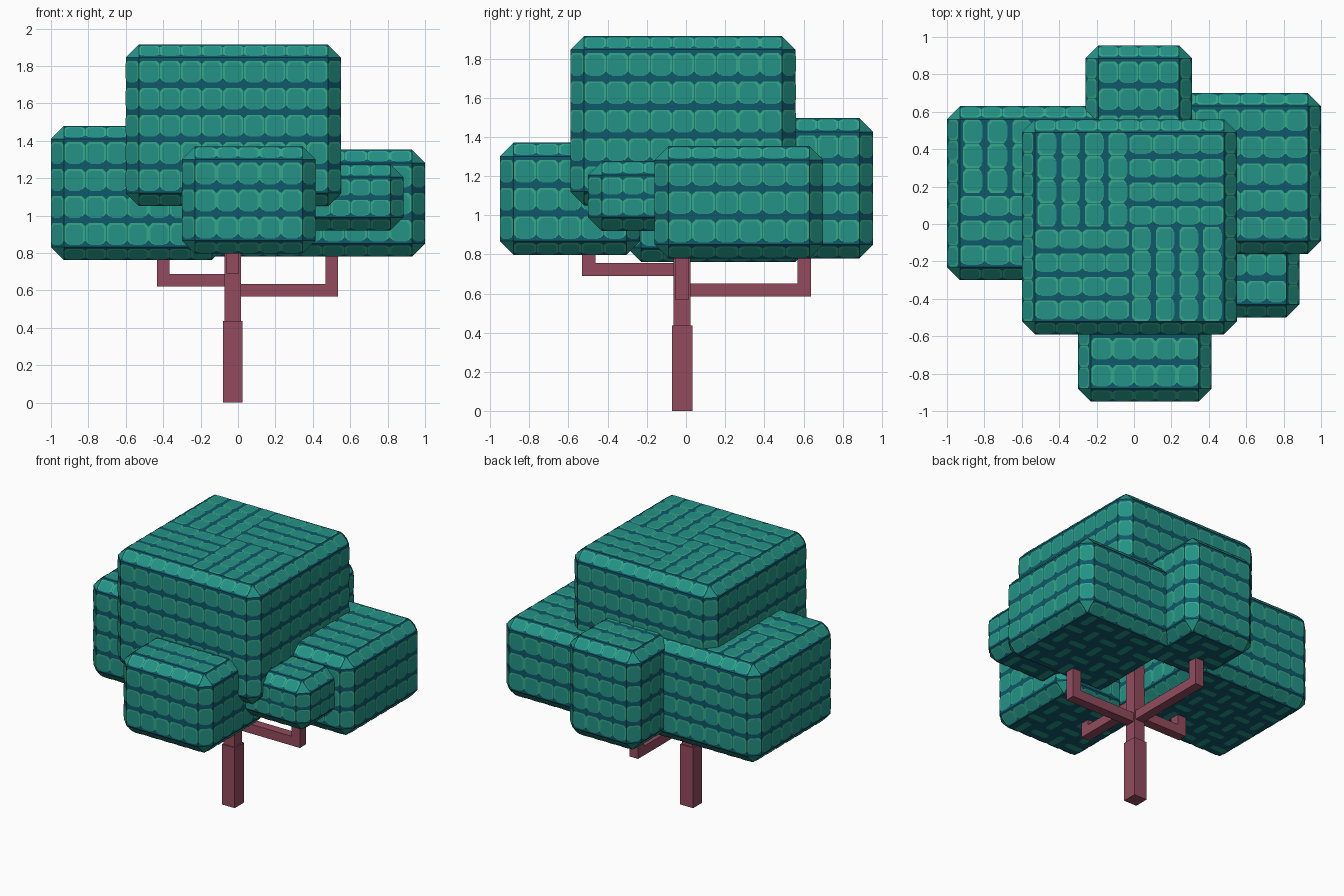
import bpy, bmesh, math
from mathutils import Vector

if "Cube" in bpy.data.objects:
    bpy.data.objects.remove(bpy.data.objects["Cube"])


def material(name, rgb):
    lin = [((c / 255 + 0.055) / 1.055) ** 2.4 if c > 10 else c / 255 / 12.92 for c in rgb]
    m = bpy.data.materials.new(name)
    m.diffuse_color = (*lin, 1)
    m.use_nodes = True
    m.node_tree.nodes["Principled BSDF"].inputs["Base Color"].default_value = m.diffuse_color
    return m


DARK = material("deep teal", (15, 88, 104))
TEAL = material("mid teal", (35, 146, 134))
GREEN = material("leaf green", (52, 168, 137))
BARK = material("maroon bark", (146, 75, 94))


def finish(bm, name, mats):
    me = bpy.data.meshes.new(name)
    bm.to_mesh(me)
    bm.free()
    for m in mats:
        me.materials.append(m)
    ob = bpy.data.objects.new(name, me)
    bpy.context.collection.objects.link(ob)
    return ob


def box_mesh(lo, hi):
    bm = bmesh.new()
    bmesh.ops.create_cube(bm, size=1)
    for v in bm.verts:
        v.co = Vector([(l + h) / 2 + c * (h - l) for c, l, h in zip(v.co, lo, hi)])
    return bm


def plate(bm, c, u, v, n, hw, hh, lift, mat, cut=0.3):
    """Thin octagonal leaf plate of half size hw x hh."""
    a, b = hw * (1 - cut), hh * (1 - cut)
    pts = [(hw, -b), (hw, b), (a, hh), (-a, hh), (-hw, b), (-hw, -b), (-a, -hh), (a, -hh)]
    f = bm.faces.new([bm.verts.new(c + u * x + v * y + n * lift) for x, y in pts])
    f.material_index = mat


def leaves(bm, c, u, v, n, w, h):
    """Scalloped rows: wide green leaf with a teal disc on each tile."""
    cols, rows = max(1, round(w / 0.118)), max(1, round(h / 0.14))
    tw, th = w / cols, h / rows
    for i in range(cols):
        for j in range(rows):
            p = c + u * ((i + 0.5) * tw - w / 2) + v * ((j + 0.5) * th - h / 2)
            plate(bm, p, u, v, n, tw * 0.49, th * 0.38, 0.002, 2)
            plate(bm, p - v * th * 0.05, u, v, n, tw * 0.40, th * 0.37, 0.004, 1, 0.4)


def foliage(name, lo, hi):
    bm = box_mesh(lo, hi)
    bmesh.ops.bevel(bm, geom=bm.edges[:], offset=0.07, segments=1, affect='EDGES')
    bm.normal_update()
    for f in bm.faces[:]:
        n = f.normal.copy()
        c = f.calc_center_median()
        if len(f.verts) == 3:          # corner facets
            f.material_index = 1
            continue
        # face frame: v points up the face (or along y on flat faces)
        v = Vector((0, 1, 0)) if abs(n.z) > 0.95 else Vector((0, 0, 1))
        v = (v - n * v.dot(n)).normalized()
        u = v.cross(n)
        w = 2 * max(abs((p.co - c).dot(u)) for p in f.verts)
        h = 2 * max(abs((p.co - c).dot(v)) for p in f.verts)
        if abs(n.z) < 0.95:
            leaves(bm, c, u, v, n, w, h)
            continue
        # top: woven patches; underside: sparse dashes
        size = 0.5 if n.z > 0 else 0.14
        a, b = max(1, round(w / size)), max(1, round(h / size))
        pw, ph = w / a, h / b
        for i in range(a):
            for j in range(b):
                p = c + u * ((i + 0.5) * pw - w / 2) + v * ((j + 0.5) * ph - h / 2)
                turn = (i + j) % 2
                if n.z > 0 and turn:
                    leaves(bm, p, v, -u, n, ph, pw)
                elif n.z > 0:
                    leaves(bm, p, u, v, n, pw, ph)
                else:
                    s = (0.45, 0.18) if turn else (0.18, 0.45)
                    plate(bm, p, u, v, n, pw * s[0], ph * s[1], 0.002, 1)
    finish(bm, name, [DARK, TEAL, GREEN])


# leaf blocks
foliage("crown_top", (-0.60, -0.59, 1.05), (0.55, 0.56, 1.915))
foliage("crown_left", (-1.0, -0.30, 0.762), (-0.07, 0.63, 1.48))
foliage("crown_right", (0.14, -0.16, 0.78), (1.0, 0.70, 1.352))
foliage("crown_front", (-0.30, -0.95, 0.797), (0.415, -0.235, 1.37))
foliage("crown_back", (-0.26, 0.385, 0.78), (0.31, 0.955, 1.495))
foliage("crown_small", (0.32, -0.50, 0.92), (0.885, 0.07, 1.275))


def wood(name, lo, hi):
    finish(box_mesh(lo, hi), name, [BARK])


# trunk
CX, CY, R = -0.028, -0.02, 0.034
wood("trunk_lower", (-0.08, -0.072, 0), (0.024, 0.033, 0.437))
wood("trunk_upper", (-0.071, -0.063, 0.437), (0.015, 0.024, 1.1))

# elbow branches: axis, direction, outer tip, bottom height
for name, axis, s, tip, z in (("right", 0, 1, 0.535, 0.567), ("left", 0, -1, -0.433, 0.62),
                              ("front", 1, -1, -0.53, 0.69), ("back", 1, 1, 0.638, 0.584)):
    for part, inner, top in (("arm", (CX, CY)[axis], z + 0.067), ("riser", tip - s * 0.068, 0.88)):
        lo, hi = [CX - R, CY - R, z], [CX + R, CY + R, top]
        lo[axis], hi[axis] = min(inner, tip), max(inner, tip)
        wood(f"branch_{name}_{part}", lo, hi)
